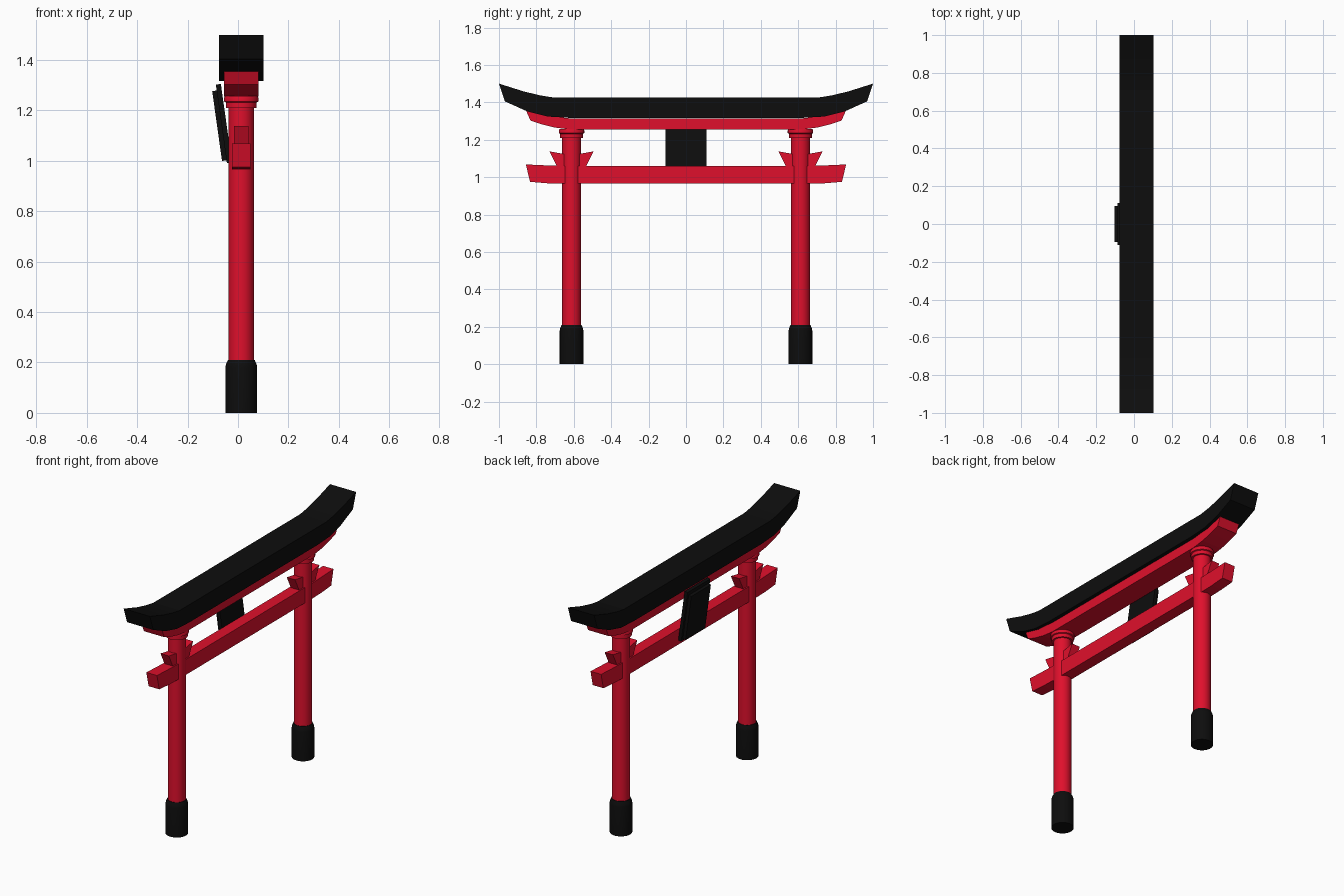
import bpy, bmesh, math
from mathutils import Matrix

if "Cube" in bpy.data.objects:
    bpy.data.objects.remove(bpy.data.objects["Cube"])

CX = 0.013          # shared centre line of the gate
POST_Y = 0.612


def material(name, rgb):
    m = bpy.data.materials.new(name)
    m.diffuse_color = (*rgb, 1)
    m.use_nodes = True
    m.node_tree.nodes["Principled BSDF"].inputs["Base Color"].default_value = m.diffuse_color
    return m


RED = material("red_paint", (0.74, 0.005, 0.025))
BLACK = material("black_paint", (0.004, 0.004, 0.004))


def finish(name, bm, mat, smooth=False):
    bmesh.ops.recalc_face_normals(bm, faces=bm.faces)
    me = bpy.data.meshes.new(name)
    bm.to_mesh(me)
    bm.free()
    me.materials.append(mat)
    ob = bpy.data.objects.new(name, me)
    bpy.context.collection.objects.link(ob)
    if smooth:
        bpy.context.view_layer.objects.active = ob
        ob.select_set(True)
        bpy.ops.object.shade_smooth_by_angle(angle=math.radians(30))
        ob.select_set(False)
    return ob


def strip(name, top, bottom, half_x, mat):
    """Loft rectangular sections along y from paired (y, z) points."""
    bm = bmesh.new()
    rings = []
    for (yt, zt), (yb, zb) in zip(top, bottom):
        rings.append([bm.verts.new(p) for p in (
            (CX - half_x, yt, zt), (CX + half_x, yt, zt),
            (CX + half_x, yb, zb), (CX - half_x, yb, zb))])
    for a, b in zip(rings, rings[1:]):
        for i in range(4):
            j = (i + 1) % 4
            bm.faces.new((a[i], a[j], b[j], b[i]))
    bm.faces.new(rings[0])
    bm.faces.new(rings[-1])
    return finish(name, bm, mat)


def mirrored(half):
    return [(-y, z) for y, z in reversed(half)] + half


def lathe(name, profile, y, mat, n=32):
    """Turned solid from (radius, z) points around a post axis."""
    bm = bmesh.new()
    rings = [[bm.verts.new((CX + r * math.cos(2 * math.pi * i / n),
                            y + r * math.sin(2 * math.pi * i / n), z))
              for i in range(n)] for r, z in profile]
    for a, b in zip(rings, rings[1:]):
        for i in range(n):
            j = (i + 1) % n
            bm.faces.new((a[i], a[j], b[j], b[i]))
    bm.faces.new(rings[0])
    bm.faces.new(rings[-1])
    return finish(name, bm, mat, smooth=True)


def tilted_board(name, size, offset):
    bm = bmesh.new()
    bmesh.ops.create_cube(bm, size=1)
    place = (Matrix.Translation((-0.056, 0, 1.148))
             @ Matrix.Rotation(math.radians(-8), 4, 'Y')
             @ Matrix.Translation(offset) @ Matrix.Diagonal((*size, 1)))
    bmesh.ops.transform(bm, matrix=place, verts=bm.verts)
    return finish(name, bm, BLACK)


# Upswept black top beam
strip("top_beam",
      mirrored([(0.71, 1.426), (0.78, 1.437), (0.87, 1.459), (1.0, 1.5)]),
      mirrored([(0.62, 1.317), (0.74, 1.324), (0.85, 1.352), (0.968, 1.405)]),
      0.089, BLACK)

# Red beam beneath it
strip("upper_beam",
      mirrored([(0.62, 1.314), (0.70, 1.323), (0.78, 1.341), (0.856, 1.358)]),
      mirrored([(0.62, 1.255), (0.70, 1.265), (0.77, 1.282), (0.832, 1.303)]),
      0.069, RED)

# Tie beam with lifted ends
strip("tie_beam",
      mirrored([(0.66, 1.06), (0.75, 1.063), (0.856, 1.068)]),
      mirrored([(0.66, 0.965), (0.74, 0.967), (0.834, 0.975)]),
      0.036, RED)

# Posts with foot sleeves, collars and wedges
for side, s in (("left", -1), ("right", 1)):
    y = s * POST_Y
    lathe(side + "_post", [(0.05, 0.19), (0.05, 1.23)], y, RED)
    lathe(side + "_foot", [(0.063, 0), (0.063, 0.18), (0.061, 0.192),
                           (0.053, 0.21)], y, BLACK)
    lathe(side + "_collar", [(0.061, 1.21), (0.061, 1.232), (0.068, 1.235),
                             (0.068, 1.25), (0.065, 1.257)], y, RED)
    for part, d in (("outer", s), ("inner", -s)):
        strip(f"{side}_{part}_wedge",
              [(y + d * 0.03, 1.122), (y + d * 0.118, 1.138)],
              [(y + d * 0.03, 1.05), (y + d * 0.074, 1.05)], 0.028, RED)

# Leaning plaque
tilted_board("plaque_frame", (0.02, 0.22, 0.315), (0, 0, 0))
tilted_board("plaque_panel", (0.02, 0.19, 0.28), (-0.018, 0, -0.006))
